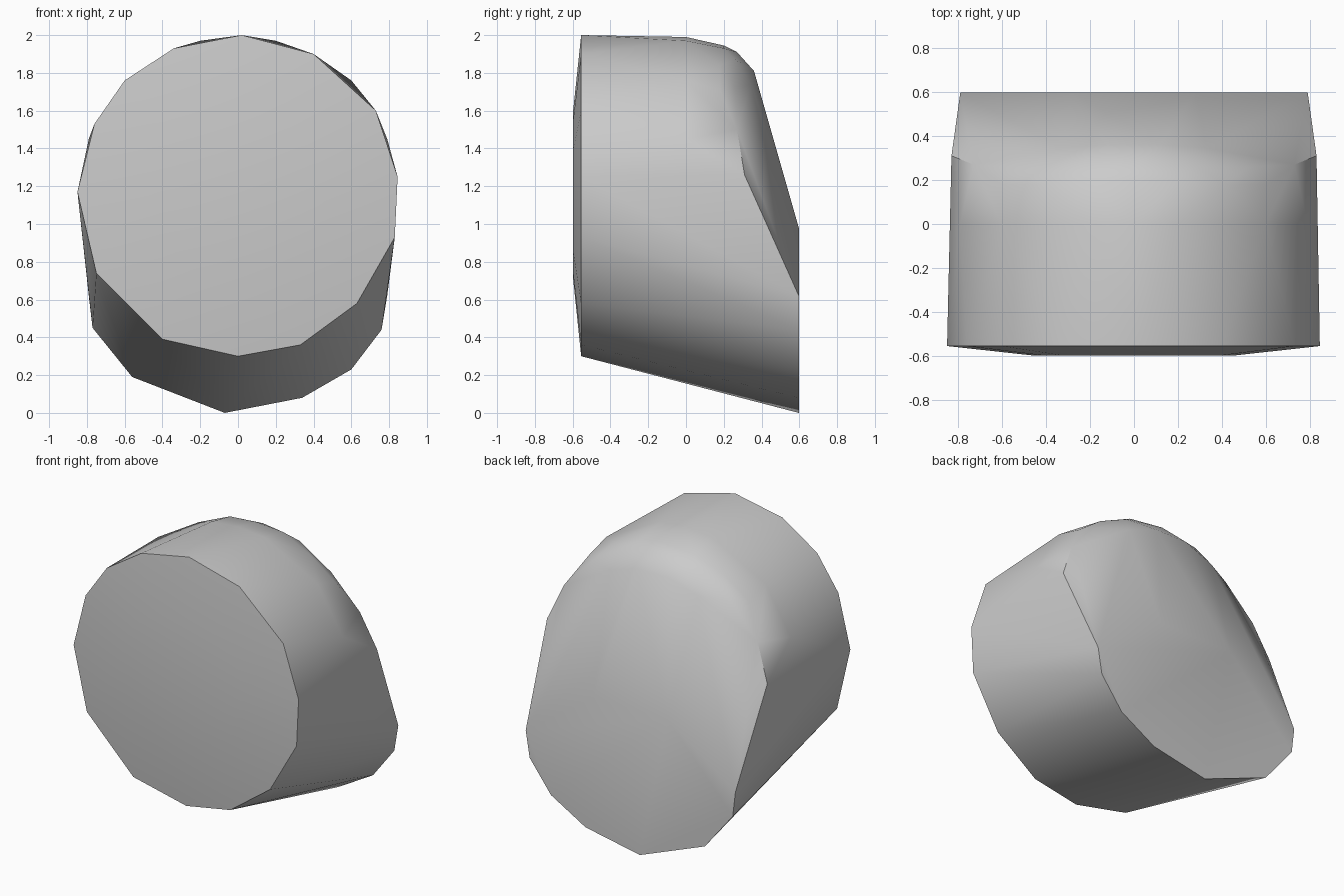
import bpy, bmesh, math

if "Cube" in bpy.data.objects:
    bpy.data.objects.remove(bpy.data.objects["Cube"], do_unlink=True)


def flat_material(name, colour):
    mat = bpy.data.materials.new(name)
    mat.use_nodes = True
    mat.diffuse_color = colour
    mat.node_tree.nodes["Principled BSDF"].inputs["Base Color"].default_value = colour
    return mat


def mirrored(points):
    """Return the points together with their reflections across the centre plane."""
    return points + [(-x, y, z) for x, y, z in points if x]


def at_depth(outline, depth):
    """Place a flat (x, z) outline at a given depth."""
    return [(x, depth, z) for x, z in outline]


# Front rim and the slightly raised disc inside it
front_rim = [(0.02, 2), (0.4, 1.9), (0.73, 1.6), (0.845, 1.25), (0.83, 0.93),
             (0.63, 0.58), (0.33, 0.36), (0, 0.3), (-0.4, 0.39), (-0.75, 0.74),
             (-0.85, 1.17), (-0.76, 1.53), (-0.6, 1.76), (-0.34, 1.93)]
front_disc = [(0.55 * x, 1.16 + 0.53 * (z - 1.16)) for x, z in front_rim]

# Lower back face, from the bottom round to the flat top edge
back_face = [(-0.07, 0), (0.34, 0.08), (0.6, 0.23), (0.76, 0.44), (0.79, 0.62),
             (0.28, 0.98), (-0.28, 0.98), (-0.79, 0.62), (-0.77, 0.45), (-0.56, 0.19)]

# Rounded shoulder between the barrel and the sloping back
shoulder = mirrored([
    (0, 0, 1.99), (0.2, 0, 1.97), (0.6, 0, 1.76), (0.79, 0, 1.45),
    (0, 0.2, 1.945), (0.2, 0.2, 1.93), (0.42, 0.18, 1.84), (0.6, 0.18, 1.71),
    (0, 0.27, 1.91), (0.28, 0.26, 1.87), (0.52, 0.26, 1.72), (0.73, 0.27, 1.5),
    (0.12, 0.36, 1.81), (0.33, 0.345, 1.74), (0.83, 0.31, 1.26),
])

points = (at_depth(front_rim, -0.555) + at_depth(front_disc, -0.597)
          + at_depth(back_face, 0.597) + shoulder)

# Stretch a single closed skin over the sections
bm = bmesh.new()
for point in points:
    bm.verts.new(point)
hull = bmesh.ops.convex_hull(bm, input=bm.verts[:])
loose = [v for v in bm.verts if not v.link_faces]
bmesh.ops.delete(bm, geom=loose, context="VERTS")
bmesh.ops.dissolve_limit(bm, angle_limit=math.radians(0.5),
                         verts=bm.verts[:], edges=bm.edges[:])
bmesh.ops.recalc_face_normals(bm, faces=bm.faces[:])

mesh = bpy.data.meshes.new("rounded_block")
bm.to_mesh(mesh)
bm.free()
block = bpy.data.objects.new("rounded_block", mesh)
bpy.context.collection.objects.link(block)
mesh.materials.append(flat_material("plain grey", (0.6, 0.6, 0.6, 1)))

# Smooth barrel and shoulder, crisp rims
bpy.ops.object.select_all(action="DESELECT")
block.select_set(True)
bpy.context.view_layer.objects.active = block
bpy.ops.object.shade_smooth_by_angle(angle=math.radians(40))
